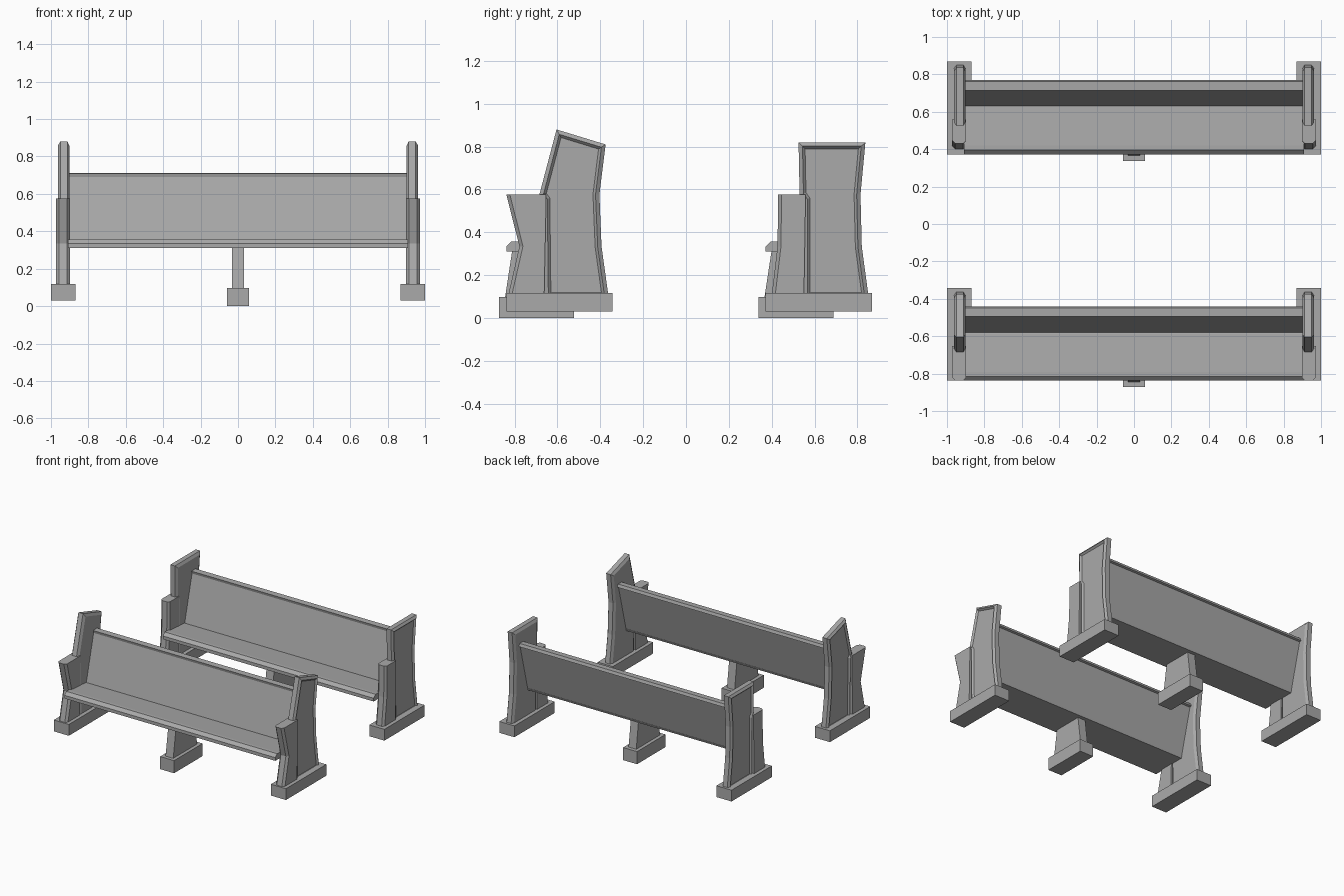
import bpy, bmesh

cube = bpy.data.objects.get("Cube")
if cube:
    bpy.data.objects.remove(cube, do_unlink=True)

# One plain grey for everything
grey = bpy.data.materials.new("stone_grey")
grey.use_nodes = True
COLOUR = (0.4, 0.4, 0.4, 1)
grey.diffuse_color = COLOUR
grey.node_tree.nodes["Principled BSDF"].inputs["Base Color"].default_value = COLOUR


def finish(bm, name):
    bmesh.ops.recalc_face_normals(bm, faces=bm.faces)
    mesh = bpy.data.meshes.new(name)
    bm.to_mesh(mesh)
    bm.free()
    mesh.materials.append(grey)
    obj = bpy.data.objects.new(name, mesh)
    bpy.context.collection.objects.link(obj)
    return obj


def prism(profile, x0, x1, dy=0):
    """Extrude a (y, z) profile along x; return the mesh and its end caps."""
    bm = bmesh.new()
    face = bm.faces.new([bm.verts.new((x0, y + dy, z)) for y, z in profile])
    ext = bmesh.ops.extrude_face_region(bm, geom=[face])["geom"]
    bmesh.ops.translate(bm, vec=(x1 - x0, 0, 0),
                        verts=[v for v in ext if isinstance(v, bmesh.types.BMVert)])
    bmesh.ops.recalc_face_normals(bm, faces=bm.faces)
    bm.faces.ensure_lookup_table()
    caps = sorted((f for f in bm.faces if abs(f.normal.x) > 0.9),
                  key=lambda f: abs(f.calc_center_median().x))
    return bm, caps


def box(y0, y1, z0, z1):
    return [(y0, z0), (y1, z0), (y1, z1), (y0, z1)]


def inset(bm, face, thickness, depth):
    bmesh.ops.inset_region(bm, faces=[face], thickness=thickness,
                           depth=depth, use_even_offset=True)


def end_panel(name, profile, side):
    # Chamfered on both faces, with a sunk field on the outer one
    bm, (inner, outer) = prism(profile, side * 0.912, side * 0.95)
    inset(bm, inner, 0.02, 0.012)
    inset(bm, outer, 0.018, 0.013)
    inset(bm, outer, 0.012, -0.013)
    finish(bm, name)


def arm_block(name, profile, side):
    # Long front edges chamfered
    bm, caps = prism(profile, side * 0.897, side * 0.972)
    front = [e for f in caps for e in f.edges
             if abs(e.verts[0].co.z - e.verts[1].co.z) > 0.1
             and sum(v.co.y for v in e.verts) / 2 < f.calc_center_median().y]
    bmesh.ops.bevel(bm, geom=front, offset=0.016, segments=1, affect='EDGES')
    finish(bm, name)


# Profiles shared by both benches, as (y, z)
SEAT = [(-0.838, 0.31), (-0.838, 0.335), (-0.815, 0.357), (-0.79, 0.357),
        (-0.585, 0.34), (-0.545, 0.325), (-0.55, 0.31)]
BACK = [(-0.585, 0.32), (-0.49, 0.69), (-0.495, 0.71), (-0.448, 0.712),
        (-0.44, 0.69), (-0.455, 0.685), (-0.55, 0.315)]
LEG = [(-0.845, 0.09), (-0.55, 0.09), (-0.58, 0.32), (-0.81, 0.32)]

# Each bench: offset, tall end outline, arm outline
BENCHES = {
    "front": (0,
              [(-0.66, 0.09), (-0.665, 0.55), (-0.684, 0.576), (-0.604, 0.88),
               (-0.375, 0.81), (-0.404, 0.576), (-0.394, 0.334), (-0.36, 0.09)],
              [(-0.833, 0.09), (-0.777, 0.335), (-0.838, 0.576),
               (-0.652, 0.576), (-0.662, 0.09)]),
    "rear": (1.21,
             [(0.548, 0.09), (0.548, 0.55), (0.53, 0.576), (0.525, 0.82),
              (0.837, 0.82), (0.814, 0.576), (0.82, 0.334), (0.853, 0.09)],
             [(0.398, 0.09), (0.427, 0.335), (0.43, 0.576),
              (0.558, 0.576), (0.55, 0.09)]),
}

for bench, (dy, tall, arm) in BENCHES.items():
    finish(prism(SEAT, -0.908, 0.908, dy)[0], bench + "_bench_seat")
    finish(prism(BACK, -0.915, 0.915, dy)[0], bench + "_bench_back")
    finish(prism(LEG, -0.033, 0.033, dy)[0], bench + "_bench_centre_leg")
    finish(prism(box(-0.872, -0.522, 0, 0.098), -0.06, 0.06, dy)[0],
           bench + "_bench_centre_foot")
    for side, label in ((1, "left"), (-1, "right")):
        start = f"{bench}_bench_{label}_"
        end_panel(start + "end_panel", tall, side)
        arm_block(start + "arm", arm, side)
        finish(prism(box(-0.838, -0.342, 0.03, 0.118), side * 0.87, side, dy)[0],
               start + "end_foot")
